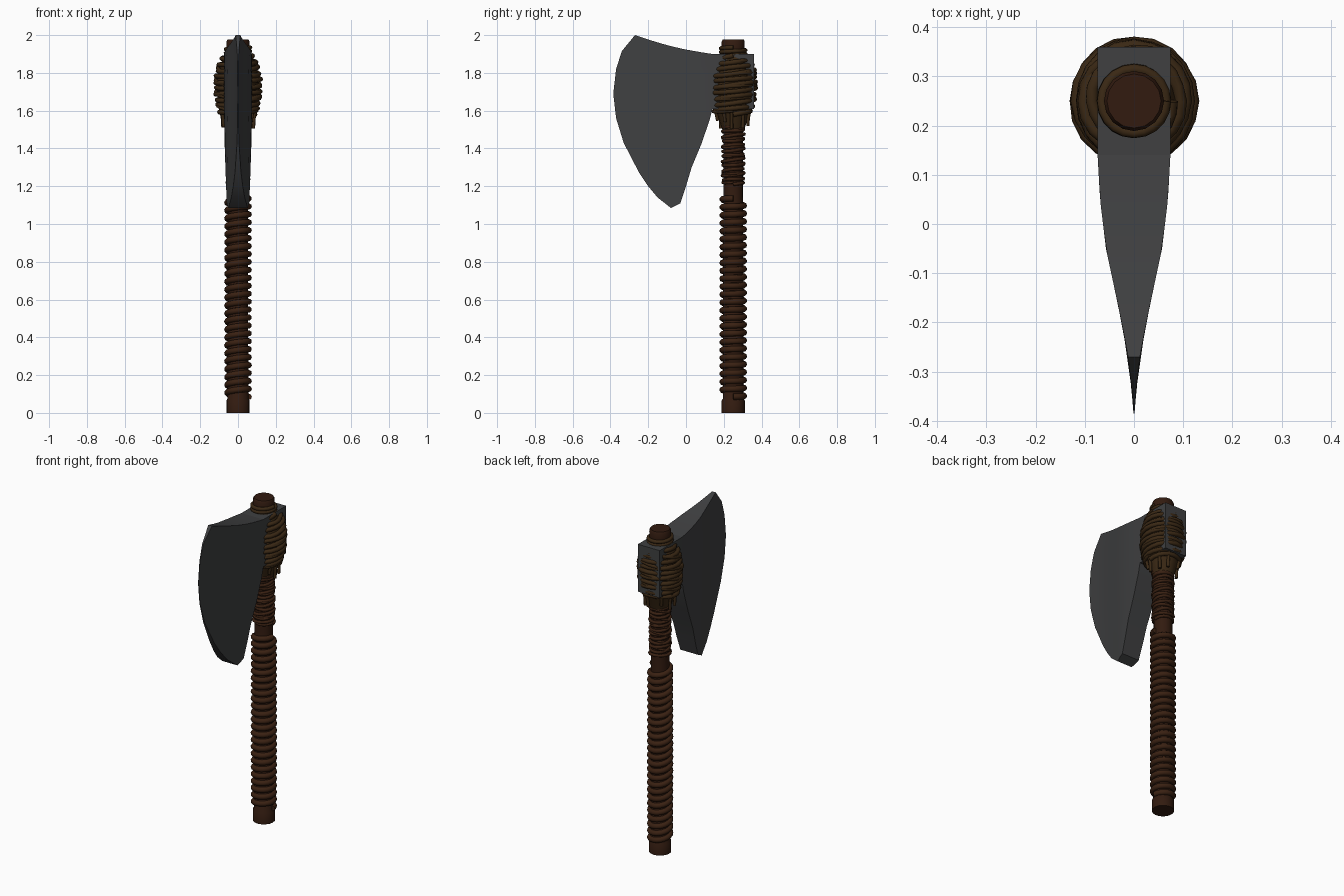
import bpy, bmesh, math, random
from mathutils import Vector

if "Cube" in bpy.data.objects:
    bpy.data.objects.remove(bpy.data.objects["Cube"])

random.seed(4)
CY = 0.25  # handle axis


def material(name, rgb):
    m = bpy.data.materials.new(name)
    m.diffuse_color = (*rgb, 1)
    m.use_nodes = True
    m.node_tree.nodes["Principled BSDF"].inputs["Base Color"].default_value = m.diffuse_color
    return m


WOOD = material("dark_wood", (0.032, 0.011, 0.005))
LEATHER = material("leather", (0.042, 0.015, 0.006))
ROPE = material("rope", (0.042, 0.021, 0.007))
STEEL = material("steel", (0.05, 0.051, 0.053))


def add_mesh(name, bm, mat, angle=35):
    bmesh.ops.recalc_face_normals(bm, faces=bm.faces)
    me = bpy.data.meshes.new(name)
    bm.to_mesh(me)
    bm.free()
    ob = bpy.data.objects.new(name, me)
    bpy.context.collection.objects.link(ob)
    me.materials.append(mat)
    bpy.ops.object.select_all(action='DESELECT')
    ob.select_set(True)
    bpy.context.view_layer.objects.active = ob
    bpy.ops.object.shade_smooth_by_angle(angle=math.radians(angle))
    return ob


def lathe(name, profile, mat, sides=16):
    bm = bmesh.new()
    rings = [[bm.verts.new((r * math.cos(k * math.tau / sides), CY + r * math.sin(k * math.tau / sides), z))
              for k in range(sides)] for r, z in profile]
    for a, b in zip(rings, rings[1:]):
        for k in range(sides):
            n = (k + 1) % sides
            bm.faces.new((a[k], a[n], b[n], b[k]))
    bm.faces.new(rings[0])
    bm.faces.new(rings[-1])
    return add_mesh(name, bm, mat)


def tube(name, pts, radius, mat):
    cu = bpy.data.curves.new(name, 'CURVE')
    cu.dimensions = '3D'
    cu.bevel_depth = radius
    cu.bevel_resolution = 2
    cu.use_fill_caps = True
    sp = cu.splines.new('POLY')
    sp.points.add(len(pts) - 1)
    for p, co in zip(sp.points, pts):
        p.co = (*co, 1)
    ob = bpy.data.objects.new(name, cu)
    bpy.context.collection.objects.link(ob)
    cu.materials.append(mat)
    bpy.ops.object.select_all(action='DESELECT')
    ob.select_set(True)
    bpy.context.view_layer.objects.active = ob
    bpy.ops.object.convert(target='MESH')
    bpy.ops.object.shade_smooth_by_angle(angle=math.radians(60))


def lerp_table(table, x):
    for (x0, v0), (x1, v1) in zip(table, table[1:]):
        if x <= x1:
            return v0 + (v1 - v0) * max(0, (x - x0) / (x1 - x0))
    return table[-1][1]


def coil(name, z0, z1, turns, radius, thick, mat, tilt=0.0, phase=0.0, wobble=0.0):
    """Helical wrap; radius is a function of height, tilt slants every turn."""
    n = int(abs(turns) * 20)
    pts = []
    for i in range(n + 1):
        a = math.tau * turns * i / n + phase
        z = z0 + (z1 - z0) * i / n
        r = radius(z) + wobble * math.sin(2.37 * a)
        pts.append((r * math.cos(a), CY + r * math.sin(a), z + tilt * math.sin(a) + wobble * math.sin(1.41 * a)))
    tube(name, pts, thick, mat)


# Handle
lathe("handle", [(0.062, 0), (0.062, 0.065), (0.055, 0.075), (0.052, 1.2), (0.052, 1.88),
                 (0.061, 1.915), (0.061, 1.965), (0.055, 1.977)], WOOD)

# Grip wrap
coil("grip_wrap", 0.085, 1.135, 25, lambda z: 0.057, 0.0165, LEATHER, tilt=-0.006)

# Thin wraps under the head, two crossing layers
coil("neck_wrap", 1.21, 1.52, 12, lambda z: 0.055, 0.009, LEATHER, wobble=0.003)
coil("neck_cross_wrap", 1.22, 1.5, -6, lambda z: 0.056, 0.007, LEATHER, tilt=0.012)

# Blade: grid between the rear line and the cutting edge, thickness depends on y only
HALF_WIDTH = [(-0.385, 0.001), (-0.33, 0.005), (-0.27, 0.012), (-0.2, 0.025), (-0.12, 0.042),
              (-0.05, 0.057), (0.05, 0.069), (0.14, 0.074), (0.36, 0.074)]
REAR = [(0.14, 1.90), (0.14, 1.84), (0.14, 1.77), (0.14, 1.69), (0.14, 1.61), (0.125, 1.55),
        (0.08, 1.42), (0.03, 1.3), (0.0, 1.2), (-0.03, 1.11)]
EDGE = [(-0.27, 2.0), (-0.34, 1.915), (-0.37, 1.82), (-0.385, 1.69), (-0.37, 1.56), (-0.33, 1.43),
        (-0.25, 1.275), (-0.2, 1.2), (-0.15, 1.14), (-0.08, 1.085)]
COLS = 8
bm = bmesh.new()
sheets = []
for side in (-1, 1):
    rows = []
    for r, e in zip(REAR, EDGE):
        row = []
        for c in range(COLS + 1):
            u = c / COLS
            y = r[0] + (e[0] - r[0]) * u
            z = r[1] + (e[1] - r[1]) * u
            z -= 0.012 * math.sin(math.pi * u) * max(0, (r[1] - 1.7) / 0.2)  # dished top
            row.append(bm.verts.new((side * lerp_table(HALF_WIDTH, y), y, z)))
        rows.append(row)
    for a, b in zip(rows, rows[1:]):
        for c in range(COLS):
            bm.faces.new((a[c], a[c + 1], b[c + 1], b[c]))
    sheets.append(rows)
L, R = sheets
rim = [(i, 0) for i in range(len(REAR))] + [(len(REAR) - 1, c) for c in range(1, COLS + 1)] + \
      [(i, COLS) for i in range(len(REAR) - 2, -1, -1)] + [(0, c) for c in range(COLS - 1, 0, -1)]
for (i, c), (j, d) in zip(rim, rim[1:] + rim[:1]):
    bm.faces.new((L[i][c], L[j][d], R[j][d], R[i][c]))
add_mesh("blade", bm, STEEL, 30)

# Head socket block behind the blade
bm = bmesh.new()
bmesh.ops.create_cube(bm, size=1)
for v in bm.verts:
    v.co = (v.co.x * 0.148, 0.25 + v.co.y * 0.22, 1.755 + v.co.z * 0.29)
add_mesh("head_block", bm, STEEL)

# Rope lashing around the head: (height, radius)
BULGE = [(1.5, 0.065), (1.58, 0.09), (1.63, 0.108), (1.7, 0.117), (1.77, 0.117), (1.83, 0.105), (1.9, 0.075)]
coil("head_lashing", 1.58, 1.89, 10, lambda z: lerp_table(BULGE, z), 0.013, ROPE, tilt=0.008, wobble=0.003)
coil("head_cross_lashing", 1.6, 1.86, -4, lambda z: lerp_table(BULGE, z) + 0.002, 0.010, ROPE, tilt=0.02)
lathe("lashing_core", [(r - 0.006, z) for z, r in BULGE], ROPE)
coil("top_binding", 1.895, 1.935, 2, lambda z: 0.065, 0.011, ROPE)

# Loose strands hanging below the lashing
for k in range(9):
    a = k * math.tau / 9 + random.uniform(-0.2, 0.2)
    end = 1.5 + random.uniform(0, 0.05)
    pts = [Vector((r * math.cos(a), CY + r * math.sin(a), z))
           for r, z in ((0.1, 1.68), (0.095, 1.61), (0.085, 1.56), (0.082, end))]
    tube("hanging_strand_%d" % k, pts, 0.009, ROPE)
